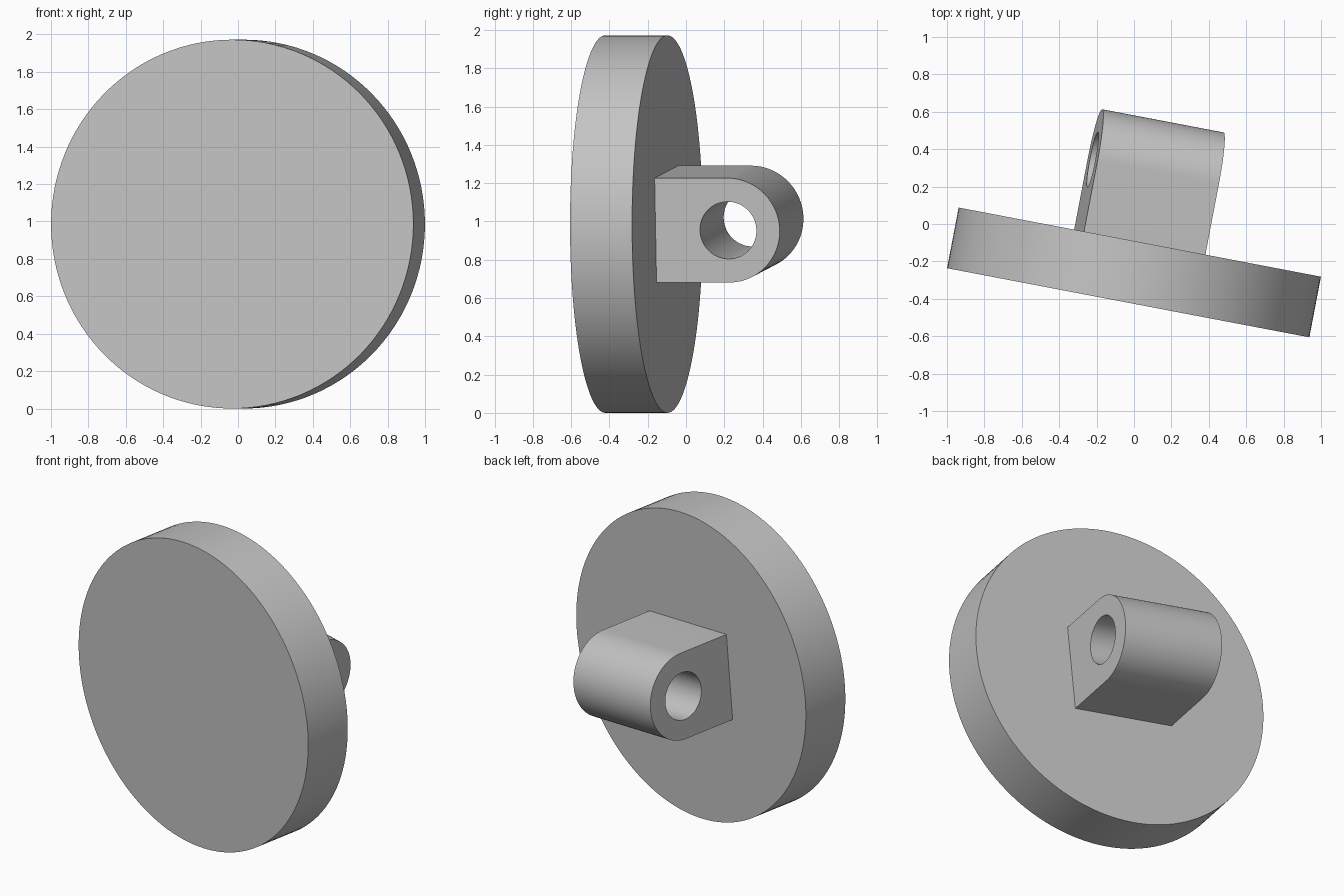
import bpy, bmesh, math
from mathutils import Matrix, Vector

cube = bpy.data.objects.get("Cube")
if cube:
    bpy.data.objects.remove(cube, do_unlink=True)

RADIUS, THICK = 0.986, 0.33      # disc
LUG_R, LUG_LEN = 0.274, 0.664    # rounded lug
HOLE_R, REACH = 0.15, 0.386      # pin hole, and its distance from the disc back
PLACE = Matrix.Translation((0, -0.259, RADIUS)) @ Matrix.Rotation(math.radians(-10.8), 4, 'Z')
ROLL = Matrix.Rotation(math.radians(5.6), 4, 'Y')

grey = bpy.data.materials.new("plain grey")
grey.use_nodes = True
colour = (0.55, 0.55, 0.55, 1)
grey.diffuse_color = colour
grey.node_tree.nodes["Principled BSDF"].inputs["Base Color"].default_value = colour


def arc(cy, r, start, end, n, closed=False):
    """Points (y, z) on an arc centred at y = cy."""
    count = n if closed else n + 1
    angles = [math.radians(start + (end - start) * i / n) for i in range(count)]
    return [(cy + r * math.cos(a), r * math.sin(a)) for a in angles]


def extrude(name, outline, direction, matrix):
    """Close an outline and extrude it, centred, along a direction."""
    bm = bmesh.new()
    d = Vector(direction)
    face = bm.faces.new([bm.verts.new(Vector(p) - d / 2) for p in outline])
    moved = bmesh.ops.extrude_face_region(bm, geom=[face])["geom"]
    bmesh.ops.translate(bm, vec=d, verts=[v for v in moved if isinstance(v, bmesh.types.BMVert)])
    bmesh.ops.recalc_face_normals(bm, faces=bm.faces)
    mesh = bpy.data.meshes.new(name)
    bm.to_mesh(mesh)
    bm.free()
    obj = bpy.data.objects.new(name, mesh)
    bpy.context.collection.objects.link(obj)
    mesh.materials.append(grey)
    obj.matrix_world = matrix
    return obj


def smooth(obj):
    bpy.ops.object.select_all(action='DESELECT')
    obj.select_set(True)
    bpy.context.view_layer.objects.active = obj
    bpy.ops.object.shade_smooth_by_angle(angle=math.radians(30))


# Round disc
rim = [(x, 0, z) for x, z in arc(0, RADIUS, 0, 360, 128, closed=True)]
disc = extrude("disc", rim, (0, THICK, 0), PLACE)

# Lug: square foot sunk slightly into the disc, with a half-round end
axis_y = THICK / 2 + REACH
foot_y = THICK / 2 - 0.02
side = [(foot_y, -LUG_R)] + arc(axis_y, LUG_R, -90, 90, 48) + [(foot_y, LUG_R)]
lug = extrude("lug", [(0, y, z) for y, z in side], (LUG_LEN, 0, 0), PLACE @ ROLL)

# Pin hole through the lug
bore = [(0, y, z) for y, z in arc(axis_y, HOLE_R, 0, 360, 64, closed=True)]
cutter = extrude("hole_cutter", bore, (LUG_LEN * 1.5, 0, 0), PLACE @ ROLL)
cutter.hide_render = True
cut = lug.modifiers.new("pin hole", 'BOOLEAN')
cut.operation = 'DIFFERENCE'
cut.solver = 'EXACT'
cut.object = cutter
bpy.context.view_layer.objects.active = lug
lug.select_set(True)
bpy.ops.object.modifier_apply(modifier=cut.name)
bpy.data.objects.remove(cutter, do_unlink=True)

for part in (disc, lug):
    smooth(part)
